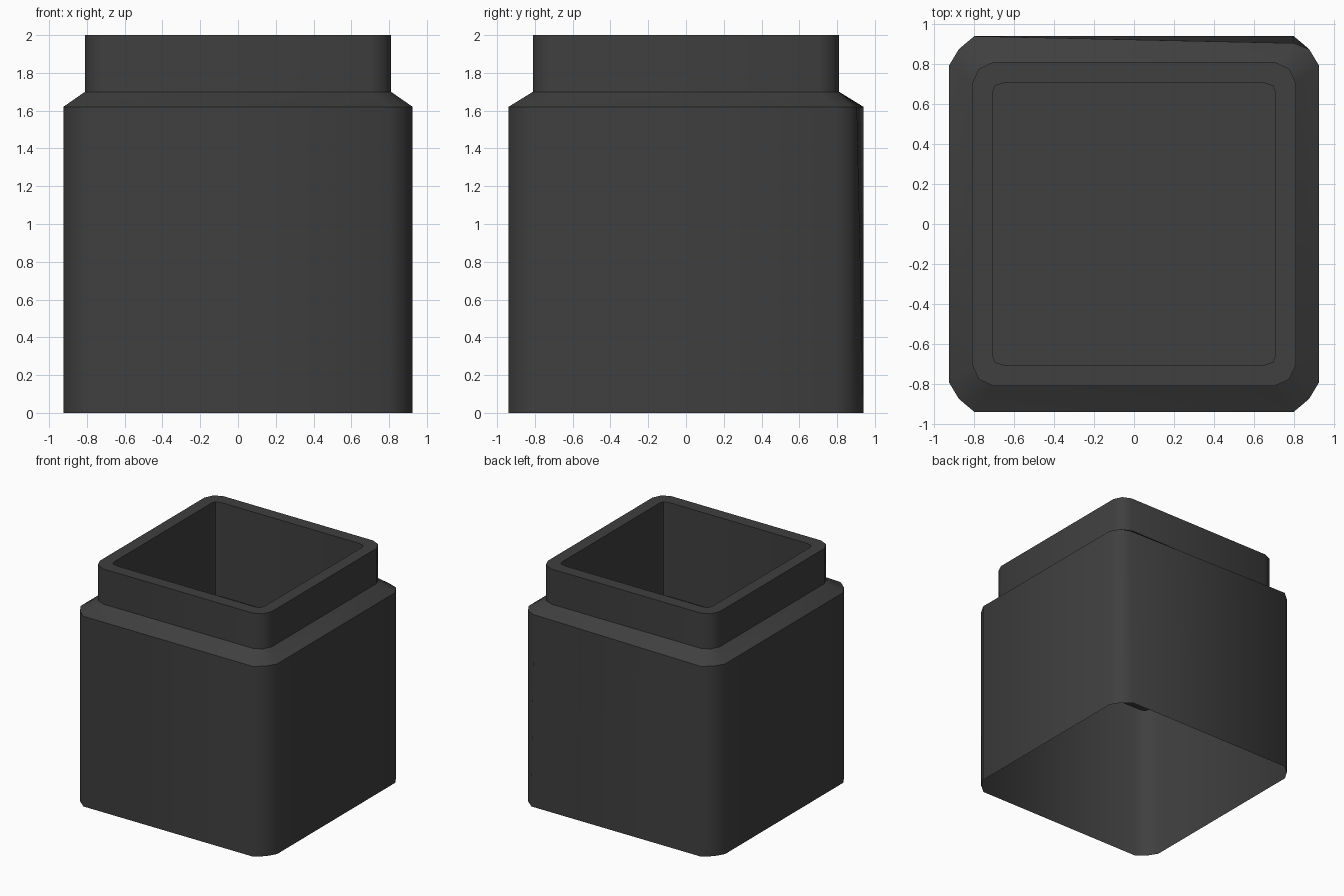
import bpy, bmesh, math

if "Cube" in bpy.data.objects:
    bpy.data.objects.remove(bpy.data.objects["Cube"])

mat = bpy.data.materials.new("charcoal grey")
mat.diffuse_color = (0.05, 0.05, 0.05, 1)
mat.use_nodes = True
mat.node_tree.nodes["Principled BSDF"].inputs["Base Color"].default_value = mat.diffuse_color


def ring(bm, hx, hy, ex, ey, mx, my, z):
    """Square loop with two-segment corners: half sizes, flat ends, corner midpoint."""
    quarter = [(hx, ey), (mx, my), (ex, hy)]
    pts = []
    for sx, sy in ((1, 1), (-1, 1), (-1, -1), (1, -1)):
        q = quarter if sx * sy > 0 else quarter[::-1]
        pts += [(sx * x, sy * y, z) for x, y in q]
    return [bm.verts.new(p) for p in pts]


def bridge(bm, a, b):
    n = len(a)
    for i in range(n):
        j = (i + 1) % n
        bm.faces.new((a[i], a[j], b[j], b[i]))


def finish(bm, name):
    me = bpy.data.meshes.new(name)
    bm.to_mesh(me)
    bm.free()
    me.materials.append(mat)
    ob = bpy.data.objects.new(name, me)
    bpy.context.collection.objects.link(ob)
    bpy.ops.object.select_all(action='DESELECT')
    ob.select_set(True)
    bpy.context.view_layer.objects.active = ob
    bpy.ops.object.shade_smooth_by_angle(angle=math.radians(48))
    return ob


bm = bmesh.new()
outer = (0.925, 0.94, 0.80, 0.795, 0.877, 0.875)
neck = (0.81, 0.81, 0.705, 0.705, 0.777, 0.777)
hole = (0.708, 0.705, 0.655, 0.655, 0.695, 0.692)

# Open-bottomed body, shoulder, neck, rim and shallow inner well
loops = [ring(bm, *outer, 0), ring(bm, *outer, 1.62),
         ring(bm, *neck, 1.70), ring(bm, *neck, 2.0),
         ring(bm, *hole, 2.0), ring(bm, *hole, 1.2)]
for a, b in zip(loops, loops[1:]):
    bridge(bm, a, b)
bm.faces.new(loops[-1])  # floor of the well

# Slightly dented shoulder corner at the back right
loops[1][2].co.y = 0.905

finish(bm, "square_jar")
